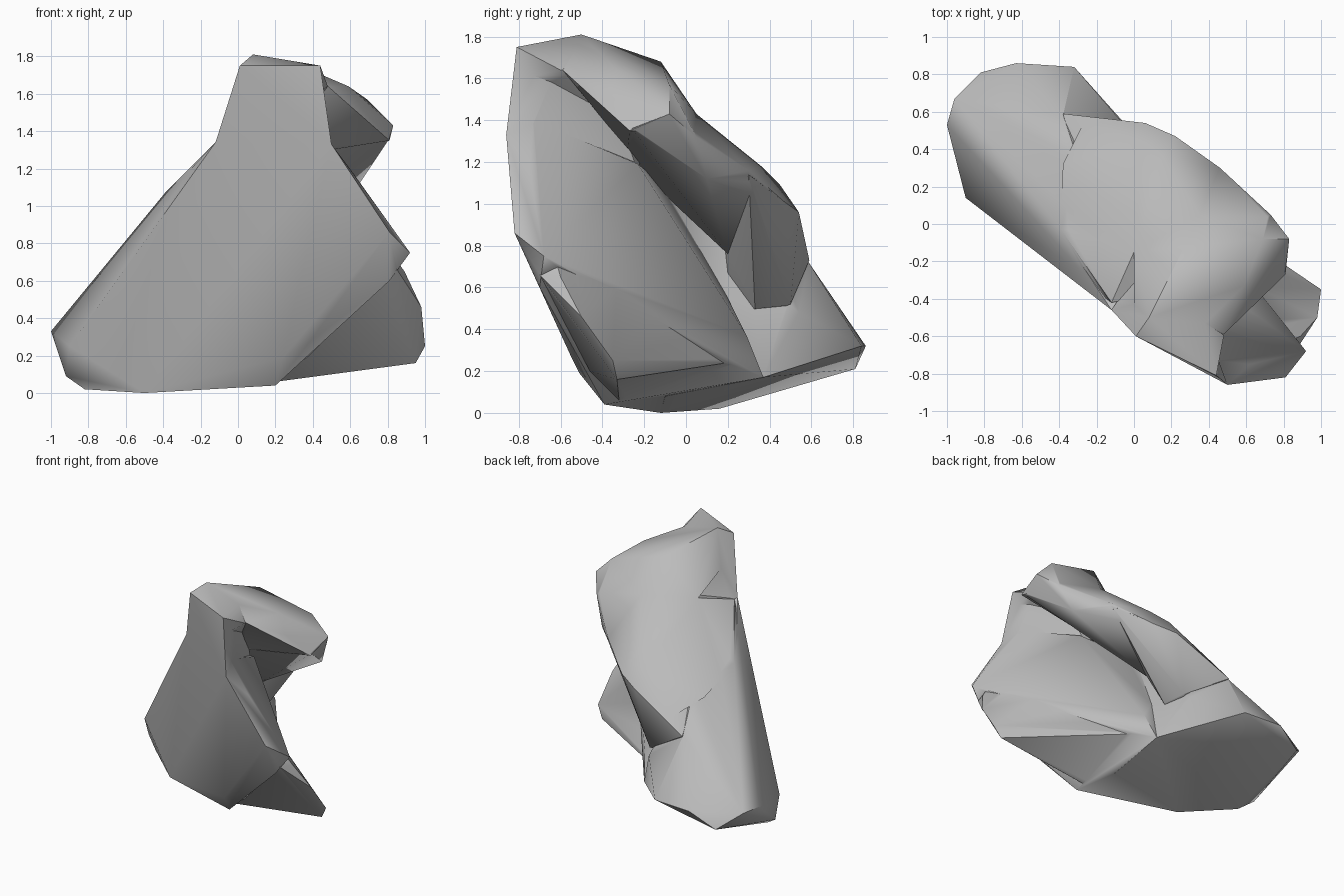
import bpy, bmesh, math

stone = bpy.data.materials.new("grey_stone")
stone.diffuse_color = (0.5, 0.5, 0.5, 1)


def boulder(name, points):
    """Convex chunk of rock wrapped around a few corner points."""
    bm = bmesh.new()
    for p in points:
        bm.verts.new(p)
    bmesh.ops.convex_hull(bm, input=bm.verts)
    loose = [v for v in bm.verts if not v.link_faces]
    bmesh.ops.delete(bm, geom=loose, context='VERTS')
    bmesh.ops.recalc_face_normals(bm, faces=bm.faces)
    mesh = bpy.data.meshes.new(name)
    bm.to_mesh(mesh)
    bm.free()
    mesh.materials.append(stone)
    ob = bpy.data.objects.new(name, mesh)
    bpy.context.collection.objects.link(ob)
    return ob


# Front slab: broad leaning face, with a bevelled panel behind it
slab = boulder("rock", [
    (0.50, -0.86, 1.33), (0.62, -0.75, 1.17), (0.81, -0.82, 0.86),
    (0.92, -0.68, 0.75), (0.81, -0.70, 0.60), (0.38, -0.55, 0.27),
    (0.24, -0.51, 0.19), (0.20, -0.39, 0.04), (-0.50, -0.12, 0.0),
    (-0.82, 0.16, 0.02), (-0.90, 0.14, 0.25), (-0.39, -0.05, 1.05),
    (-0.12, -0.46, 1.34), (0.44, -0.73, 1.40), (0.35, -0.31, 0.90),
    (0.21, 0.03, 0.52), (0.20, 0.22, 0.23), (0.10, 0.37, 0.17),
    (0.15, 0.29, 0.37), (0.30, -0.23, 1.19)])

# Neck joining the slab to the crown
neck = boulder("neck", [
    (0.01, -0.60, 1.75), (0.44, -0.81, 1.75), (0.42, -0.80, 1.45),
    (0.50, -0.86, 1.33), (0.44, -0.73, 1.41), (0.38, -0.58, 1.54),
    (0.28, -0.26, 1.24), (-0.04, -0.52, 1.53), (-0.12, -0.46, 1.34),
    (0.08, -0.50, 1.81), (0.38, -0.53, 1.72), (0.05, -0.20, 1.30),
    (0.27, -0.23, 1.15), (0.0, -0.40, 1.0)])

# Crown on top of the neck
crown = boulder("crown", [
    (0.01, -0.60, 1.75), (0.44, -0.81, 1.75), (0.08, -0.50, 1.81),
    (0.27, -0.12, 1.68), (0.38, -0.53, 1.73), (0.48, -0.60, 1.64),
    (0.42, -0.78, 1.60), (0.30, -0.30, 1.40), (0.0, -0.40, 1.48),
    (-0.04, -0.52, 1.53)])

# Lower right toe jutting out of the slab
toe = boulder("toe", [
    (0.85, -0.70, 0.66), (0.89, -0.60, 0.65), (0.98, -0.50, 0.46),
    (1.00, -0.35, 0.25), (0.95, -0.33, 0.16), (0.42, -0.35, 0.15),
    (0.55, -0.52, 0.45), (0.38, -0.46, 0.20), (0.19, 0.20, 0.24),
    (0.20, -0.32, 0.06), (0.35, -0.32, 0.88), (0.84, -0.62, 0.72)])

# Overhanging wing tip
tip = boulder("wing_tip", [
    (0.08, -0.50, 1.81), (0.27, -0.12, 1.68), (0.38, -0.53, 1.73),
    (0.59, -0.33, 1.64), (0.69, -0.08, 1.57), (0.83, -0.08, 1.43),
    (0.81, -0.27, 1.35), (0.67, -0.37, 1.51), (0.48, -0.59, 1.64),
    (0.73, 0.05, 1.32), (0.35, 0.05, 1.43), (0.0, -0.15, 1.42),
    (0.25, -0.28, 1.26), (0.0, -0.45, 1.55)])

# Wing back: long overhang running down to the rear
wing = boulder("wing_back", [
    (0.83, -0.08, 1.43), (0.81, -0.26, 1.36), (0.73, 0.05, 1.32),
    (0.73, 0.02, 1.26), (0.65, 0.10, 1.12), (0.35, 0.05, 1.43),
    (0.46, 0.30, 1.16), (0.22, 0.47, 1.01), (0.06, 0.54, 0.96),
    (0.15, 0.36, 1.18), (0.05, 0.45, 1.09), (-0.27, 0.54, 0.84),
    (0.25, -0.28, 1.26), (0.05, 0.20, 0.76), (-0.39, -0.02, 1.05),
    (-0.38, 0.32, 0.93), (0.0, -0.15, 1.42), (-0.12, -0.42, 1.34)])

# Back wall hanging down behind the groove
wall = boulder("back_wall", [
    (0.46, 0.30, 1.14), (0.22, 0.47, 1.01), (0.06, 0.54, 0.96),
    (-0.27, 0.54, 0.84), (0.05, 0.20, 0.76), (0.0, 0.33, 0.50),
    (-0.04, 0.50, 0.52), (-0.38, 0.59, 0.73), (-0.25, 0.15, 1.05),
    (-0.30, 0.20, 0.40)])

# Long foot running down to the back left
foot = boulder("foot", [
    (-1.00, 0.53, 0.33), (-0.96, 0.67, 0.32), (-0.82, 0.81, 0.21),
    (-0.63, 0.86, 0.32), (-0.32, 0.84, 0.32), (-0.06, 0.54, 0.48),
    (0.10, 0.37, 0.17), (-0.10, 0.55, 0.27), (-0.38, 0.58, 0.73),
    (-0.90, 0.14, 0.25), (-0.92, 0.22, 0.09), (-0.82, 0.16, 0.02),
    (-0.50, -0.12, 0.0), (0.10, -0.10, 0.08), (-0.39, -0.03, 1.07),
    (-0.12, -0.42, 1.34), (-0.30, 0.35, 0.95), (-0.10, 0.20, 0.72),
    (-0.02, 0.33, 0.49)])

# Fuse everything into one rock
parts = (neck, crown, toe, tip, wing, wall, foot)
for part in parts:
    mod = slab.modifiers.new("fuse", 'BOOLEAN')
    mod.operation = 'UNION'
    mod.solver = 'EXACT'
    mod.object = part
dg = bpy.context.evaluated_depsgraph_get()
fused = bpy.data.meshes.new_from_object(slab.evaluated_get(dg))
slab.modifiers.clear()
slab.data = fused
for part in parts:
    bpy.data.objects.remove(part)

# Soft shading with crisp creases
bpy.context.view_layer.objects.active = slab
slab.select_set(True)
bpy.ops.object.shade_smooth_by_angle(angle=math.radians(45))
